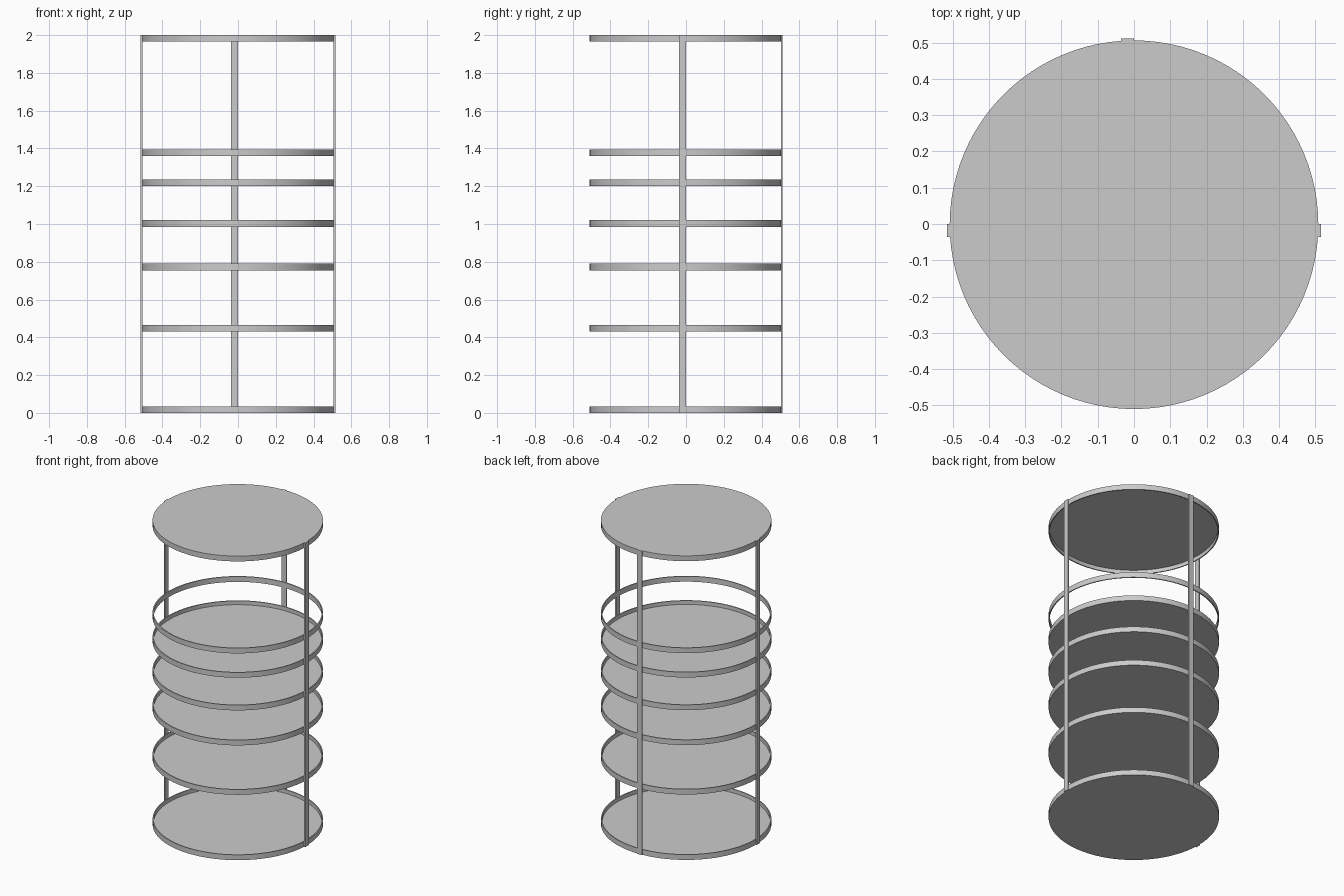
import bpy, bmesh, math

if "Cube" in bpy.data.objects:
    bpy.data.objects.remove(bpy.data.objects["Cube"])

R, WALL, H = 0.508, 0.007, 0.035   # hoop radius, wall thickness, height
PLATE = 0.01                        # shelf plate thickness
CY = -0.002                         # hoop centre in y
SEG = 96


def lathe(name, profile, closed):
    """Spin an (r, z) profile around the shelf axis."""
    bm = bmesh.new()
    rings = []
    for r, z in profile:
        if r == 0:
            rings.append([bm.verts.new((0, CY, z))] * SEG)
        else:
            rings.append([bm.verts.new((r * math.cos(2 * math.pi * i / SEG),
                                        CY + r * math.sin(2 * math.pi * i / SEG), z))
                          for i in range(SEG)])
    n = len(rings)
    for k in range(n if closed else n - 1):
        a, b = rings[k], rings[(k + 1) % n]
        for i in range(SEG):
            j = (i + 1) % SEG
            bm.faces.new(list(dict.fromkeys((a[i], a[j], b[j], b[i]))))
    bmesh.ops.recalc_face_normals(bm, faces=bm.faces)
    me = bpy.data.meshes.new(name)
    bm.to_mesh(me)
    bm.free()
    ob = bpy.data.objects.new(name, me)
    bpy.context.collection.objects.link(ob)
    bpy.ops.object.select_all(action='DESELECT')
    bpy.context.view_layer.objects.active = ob
    ob.select_set(True)
    bpy.ops.object.shade_smooth_by_angle(angle=math.radians(30))


def post(name, lo, hi):
    """Flat upright strip between two corners."""
    bpy.ops.mesh.primitive_cube_add(size=1, location=[(a + b) / 2 for a, b in zip(lo, hi)])
    ob = bpy.context.object
    ob.name = name
    ob.scale = [b - a for a, b in zip(lo, hi)]
    bpy.ops.object.transform_apply(location=False, rotation=False, scale=True)


# Tray shelves: plate at the bottom with a raised rim
for i, z in enumerate((0, 0.43, 0.755, 0.985, 1.2)):
    lathe(f"tray_shelf_{i + 1}", [(0, z), (R, z), (R, z + H), (R - WALL, z + H),
                                  (R - WALL, z + PLATE), (0, z + PLATE)], False)

# Open guard hoop
z = 1.36
lathe("guard_hoop", [(R, z), (R, z + H), (R - WALL, z + H), (R - WALL, z)], True)

# Top plate with its rim hanging down
lathe("top_plate", [(0, 2), (R, 2), (R, 2 - H), (R - WALL, 2 - H),
                    (R - WALL, 2 - PLATE), (0, 2 - PLATE)], False)

# Three flat posts
post("left_post", (-0.515, -0.036, 0), (-0.505, 0, 2))
post("right_post", (0.505, -0.036, 0), (0.515, 0, 2))
post("back_post", (-0.036, 0.502, 0), (0, 0.511, 2))
